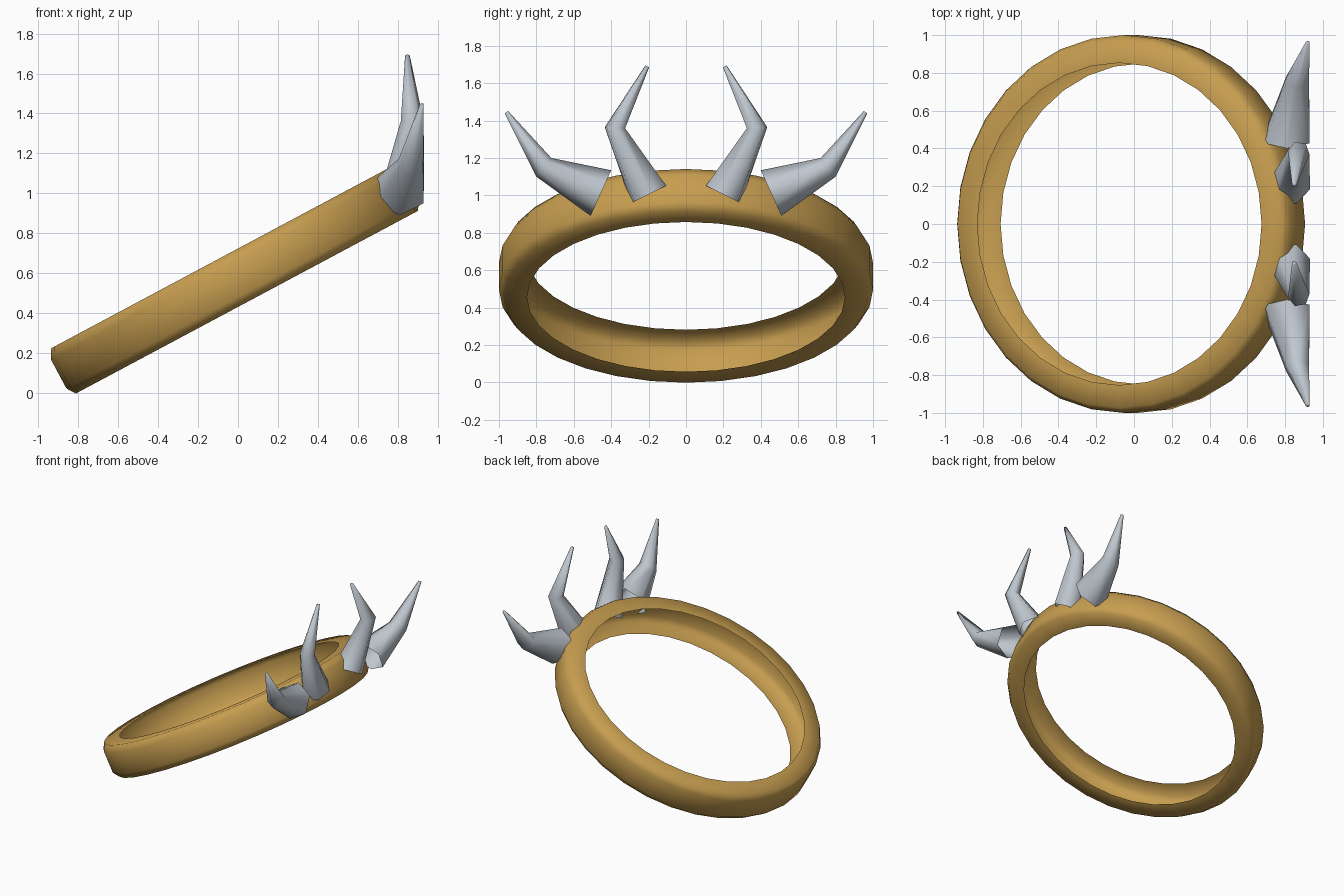
import bpy, bmesh, math
from mathutils import Vector, Matrix

if "Cube" in bpy.data.objects:
    bpy.data.objects.remove(bpy.data.objects["Cube"])


def material(name, rgb):
    m = bpy.data.materials.new(name)
    m.diffuse_color = (*rgb, 1)
    m.use_nodes = True
    m.node_tree.nodes["Principled BSDF"].inputs["Base Color"].default_value = m.diffuse_color
    return m


gold = material("gold", (0.57, 0.34, 0.08))
silver = material("silver", (0.52, 0.57, 0.62))


def loft(name, rings, mat, band):
    """Skin vertex rings. Band: loop of open profiles. Otherwise: tube with a closed tip."""
    bm = bmesh.new()
    rows = [[bm.verts.new(p) for p in r] for r in rings]
    n, k = len(rows), len(rows[0])
    for i in range(n if band else n - 1):
        a, b = rows[i], rows[(i + 1) % n]
        for j in range(k - 1 if band else k):
            bm.faces.new((a[j], b[j], b[(j + 1) % k], a[(j + 1) % k]))
    if not band:
        bm.faces.new(rows[-1])
    bmesh.ops.recalc_face_normals(bm, faces=bm.faces)
    # make sure the open shells face outward
    mid = sum((v.co for v in bm.verts), Vector()) / len(bm.verts)
    if sum((f.calc_center_median() - mid).dot(f.normal) * f.calc_area() for f in bm.faces) < 0:
        bmesh.ops.reverse_faces(bm, faces=bm.faces)
    for f in bm.faces:
        f.smooth = True
    me = bpy.data.meshes.new(name)
    bm.to_mesh(me)
    bm.free()
    me.materials.append(mat)
    ob = bpy.data.objects.new(name, me)
    bpy.context.collection.objects.link(ob)
    return ob


# Tilted band: hollow channel, open on the inside, chamfered outside
profile = [(0.85, -0.122), (0.97, -0.124), (1.0, -0.08),
           (1.0, 0.085), (0.972, 0.134), (0.853, 0.134)]
tilt = Matrix.Translation((-0.014, 0, 0.565)) @ Matrix.Rotation(-math.radians(28.1), 4, 'Y')
rings = []
for i in range(32):
    a = 2 * math.pi * i / 32
    rings.append([tilt @ Vector((r * math.cos(a), r * math.sin(a), h)) for r, h in profile])
loft("band", rings, gold, True)


# Spikes: six-sided bent horns, each section = centre, (y, z) half-width vector, x radius
def spike(name, sections, twist, side):
    rings = []
    for (cx, cy, cz), (ey, ez), rx in sections:
        ring = []
        for i in range(6):
            a = math.radians(60 * i + twist)
            c, s = math.cos(a), math.sin(a)
            ring.append((cx + rx * s, side * (cy + ey * c), cz + ez * c))
        rings.append(ring)
    loft(name, rings, silver, False)


inner = [((0.82, 0.20, 1.005), (0.099, -0.050), 0.113),
         ((0.872, 0.38, 1.362), (0.058, 0.003), 0.058),
         ((0.848, 0.207, 1.69), (0.011, 0.005), 0.012)]
outer = [((0.81, 0.455, 1.012), (0.055, -0.122), 0.138),
         ((0.866, 0.76, 1.15), (0.04, -0.05), 0.070),
         ((0.92, 0.96, 1.445), (0.009, -0.006), 0.011)]
for side, label in ((1, "left"), (-1, "right")):
    spike("inner_spike_" + label, inner, -20, side)
    spike("outer_spike_" + label, outer, 0, side)
